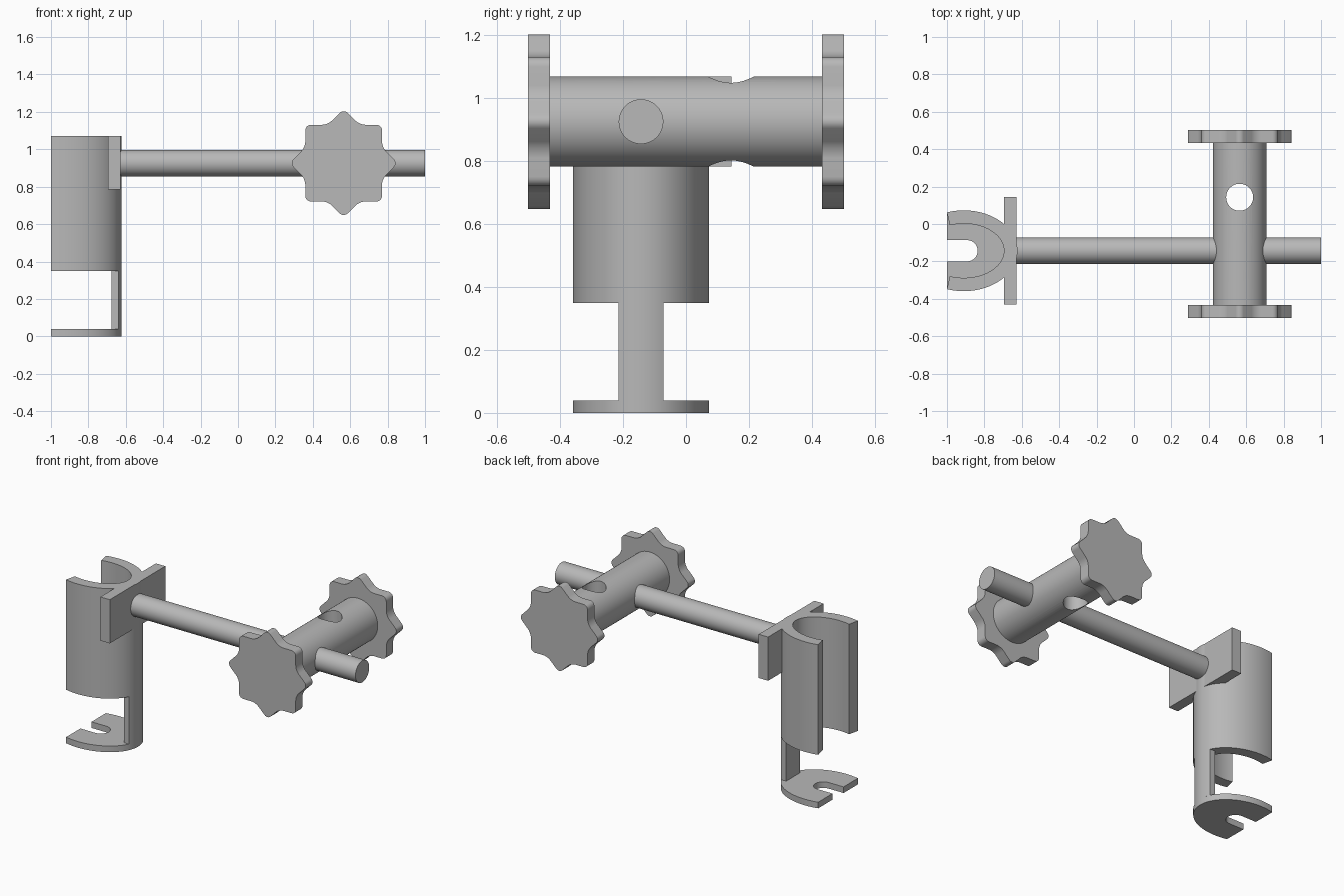
import bpy, bmesh, math
from mathutils import Matrix, Vector

default = bpy.data.objects.get("Cube")
if default:
    bpy.data.objects.remove(default, do_unlink=True)

grey = bpy.data.materials.new("plain grey")
grey.use_nodes = True
grey.diffuse_color = (0.48, 0.48, 0.48, 1)
grey.node_tree.nodes["Principled BSDF"].inputs["Base Color"].default_value = (0.48, 0.48, 0.48, 1)

AXIS_Y = -0.143      # line shared by the clip and the rod
AXIS_Z = 0.926       # height of the rod and the crossbar
BAR_X = 0.565
CLIP = (-0.91, AXIS_Y)
OUTER = (0.287, 0.216)
INNER = (0.215, 0.145)


def finish(name, bm, smooth=True):
    bmesh.ops.recalc_face_normals(bm, faces=bm.faces)
    mesh = bpy.data.meshes.new(name)
    bm.to_mesh(mesh)
    bm.free()
    mesh.materials.append(grey)
    obj = bpy.data.objects.new(name, mesh)
    bpy.context.collection.objects.link(obj)
    if smooth:
        smooth_object(obj)
    return obj


def smooth_object(obj):
    bpy.ops.object.select_all(action='DESELECT')
    obj.select_set(True)
    bpy.context.view_layer.objects.active = obj
    bpy.ops.object.shade_smooth_by_angle(angle=math.radians(30))


def prism(name, outline, z0, z1):
    bm = bmesh.new()
    face = bm.faces.new([bm.verts.new((x, y, z0)) for x, y in outline])
    grown = bmesh.ops.extrude_face_region(bm, geom=[face])
    top = [v for v in grown["geom"] if isinstance(v, bmesh.types.BMVert)]
    bmesh.ops.translate(bm, verts=top, vec=(0, 0, z1 - z0))
    return finish(name, bm)


def arc(centre, radii, start, end, steps=48):
    angles = [math.radians(start + (end - start) * i / steps) for i in range(steps + 1)]
    return [(centre[0] + radii[0] * math.cos(a), centre[1] + radii[1] * math.sin(a)) for a in angles]


def cylinder(name, centre, radius, length, axis, smooth=True):
    bm = bmesh.new()
    turn = Vector((0, 0, 1)).rotation_difference(Vector(axis)).to_matrix().to_4x4()
    bmesh.ops.create_cone(bm, cap_ends=True, segments=64, radius1=radius, radius2=radius,
                          depth=length, matrix=Matrix.Translation(centre) @ turn)
    return finish(name, bm, smooth)


# Open clip: sleeve, strut and slotted foot
prism("clip_sleeve", arc(CLIP, OUTER, -108.3, 108.3) + arc(CLIP, INNER, 110.4, -110.4), 0.35, 1.07)
prism("clip_strut", arc(CLIP, OUTER, -19.4, 19.4, 12)
      + [(-0.675, AXIS_Y + 0.072), (-0.675, AXIS_Y - 0.072)], 0.04, 0.35)
slot = 0.057
prism("clip_foot", arc(CLIP, OUTER, -108.3, 108.3) + [(-1, AXIS_Y + slot)]
      + arc((-0.893, AXIS_Y), (slot, slot), 90, -90, 24) + [(-1, AXIS_Y - slot)], 0, 0.04)

# Mounting plate and long rod
prism("mounting_plate", [(-0.695, -0.43), (-0.627, -0.43), (-0.627, 0.144), (-0.695, 0.144)], 0.784, 1.07)
cylinder("long_rod", (0.18, AXIS_Y, AXIS_Z), 0.071, 1.64, (1, 0, 0))

# Crossbar with a vertical hole
crossbar = cylinder("crossbar", (BAR_X, 0, AXIS_Z), 0.143, 0.87, (0, 1, 0), smooth=False)
cutter = cylinder("hole_cutter", (BAR_X, -AXIS_Y, AXIS_Z), 0.072, 0.6, (0, 0, 1), smooth=False)
cutter.hide_render = True
cut = crossbar.modifiers.new("hole", 'BOOLEAN')
cut.operation = 'DIFFERENCE'
cut.solver = 'EXACT'
cut.object = cutter
bpy.ops.object.select_all(action='DESELECT')
crossbar.select_set(True)
bpy.context.view_layer.objects.active = crossbar
bpy.ops.object.modifier_apply(modifier=cut.name)
bpy.data.objects.remove(cutter, do_unlink=True)
smooth_object(crossbar)


# Eight-pointed knobs with rounded tips and valleys
def knob(name, y0, y1):
    bm = bmesh.new()
    ring = []
    for i in range(16):
        r = 0.29 if i % 2 == 0 else 0.222
        a = i * math.pi / 8
        ring.append(bm.verts.new((BAR_X + r * math.cos(a), y0, AXIS_Z + r * math.sin(a))))
    bm.faces.new(ring)
    bmesh.ops.bevel(bm, geom=ring, offset=0.03, offset_type='OFFSET', segments=5,
                    profile=0.5, affect='VERTICES')
    grown = bmesh.ops.extrude_face_region(bm, geom=bm.faces[:])
    back = [v for v in grown["geom"] if isinstance(v, bmesh.types.BMVert)]
    bmesh.ops.translate(bm, verts=back, vec=(0, y1 - y0, 0))
    finish(name, bm)


knob("front_knob", -0.503, -0.433)
knob("back_knob", 0.433, 0.503)
